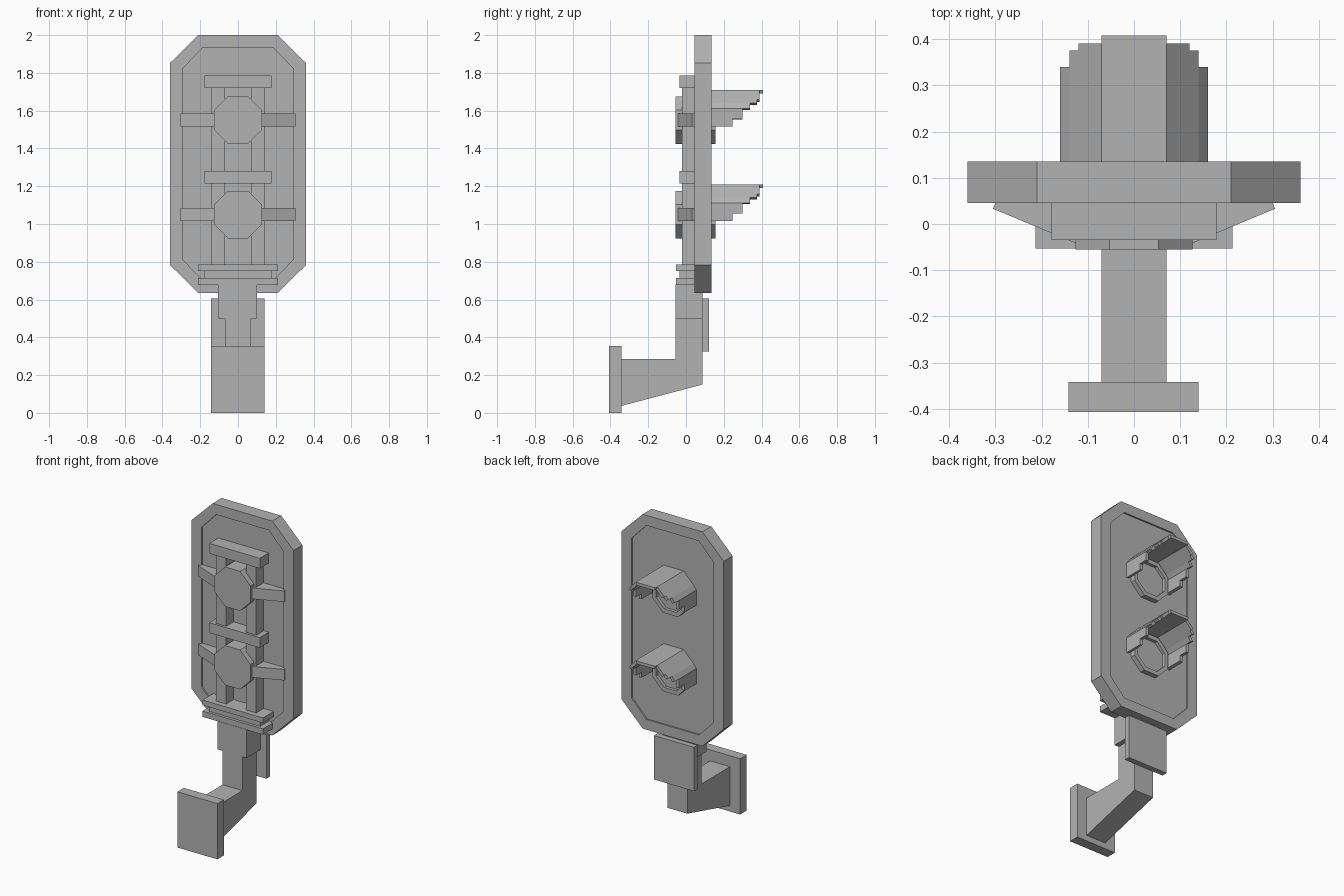
import bpy, bmesh, math

if "Cube" in bpy.data.objects:
    bpy.data.objects.remove(bpy.data.objects["Cube"])

grey = bpy.data.materials.new("signal grey")
grey.diffuse_color = (0.45, 0.45, 0.45, 1)
grey.use_nodes = True
grey.node_tree.nodes["Principled BSDF"].inputs["Base Color"].default_value = grey.diffuse_color


def finish(name, bm):
    bmesh.ops.recalc_face_normals(bm, faces=bm.faces)
    mesh = bpy.data.meshes.new(name)
    bm.to_mesh(mesh)
    bm.free()
    mesh.materials.append(grey)
    obj = bpy.data.objects.new(name, mesh)
    bpy.context.collection.objects.link(obj)
    return obj


def prism(bm, base, offset):
    """Extrude a closed outline of 3D points along an offset."""
    face = bm.faces.new([bm.verts.new(p) for p in base])
    ext = bmesh.ops.extrude_face_region(bm, geom=[face])
    verts = [g for g in ext["geom"] if isinstance(g, bmesh.types.BMVert)]
    bmesh.ops.translate(bm, verts=verts, vec=offset)


def box(name, x0, x1, y0, y1, z0, z1):
    bm = bmesh.new()
    prism(bm, [(x0, y0, z0), (x1, y0, z0), (x1, y0, z1), (x0, y0, z1)], (0, y1 - y0, 0))
    return finish(name, bm)


def octagon(hx, hz, cx, cz, z):
    """Chamfered rectangle: half sizes and half lengths of the straight edges."""
    return [(cx, z - hz), (hx, z - cz), (hx, z + cz), (cx, z + hz),
            (-cx, z + hz), (-hx, z + cz), (-hx, z - cz), (-cx, z - hz)]


def lathe_rings(name, rings):
    """Bridge (outline, y) rings in order and cap both ends."""
    bm = bmesh.new()
    loops = [[bm.verts.new((x, y, z)) for x, z in pts] for pts, y in rings]
    for a, b in zip(loops, loops[1:]):
        for i in range(len(a)):
            j = (i + 1) % len(a)
            bm.faces.new((a[i], a[j], b[j], b[i]))
    bm.faces.new(loops[0])
    bm.faces.new(loops[-1])
    return finish(name, bm)


# Backing board with a shallow recess on both sides
outer = octagon(0.36, 0.6825, 0.21, 0.535, 1.3175)
inner = octagon(0.29, 0.6175, 0.185, 0.508, 1.3175)
lathe_rings("backing_board", [(inner, 0.055), (inner, 0.045), (outer, 0.045),
                              (outer, 0.135), (inner, 0.135), (inner, 0.125)])

# Vertical rails and cross bars
for side, x in (("left", -0.1425), ("right", 0.07)):
    box("rail_" + side, x, x + 0.0725, -0.02, 0.056, 0.72, 1.74)
for z in (1.215, 1.72):
    box("cross_bar", -0.178, 0.178, -0.035, 0.056, z, z + 0.065)

# Visor strips: outer profile from the crown down one side, with strip reach
profile = [(0.07, 0.16), (0.12, 0.11), (0.14, 0.09), (0.16, 0.062),
           (0.16, 0.005), (0.16, -0.035)]
reach = [0.39, 0.375, 0.34, 0.30, 0.245]

for z in (1.05, 1.55):
    # Lamp housing with a recessed lens at the back
    body = octagon(0.126, 0.126, 0.053, 0.053, z)
    lens = octagon(0.1, 0.1, 0.042, 0.042, z)
    lathe_rings("lamp_housing", [(body, -0.055), (body, 0.157), (lens, 0.157), (lens, 0.137)])

    # Tapered side brackets
    for s in (-1, 1):
        bm = bmesh.new()
        prism(bm, [(s * x, y, z - 0.035) for x, y in
                   ((0.1, -0.046), (0.125, -0.042), (0.305, 0.033), (0.295, 0.056), (0.1, 0.056))],
              (0, 0, 0.07))
        finish("side_bracket", bm)

    # Stepped visor shell
    bm = bmesh.new()
    k = 0.88
    prism(bm, [(-0.07, 0.125, z + 0.16), (0.07, 0.125, z + 0.16),
               (0.07 * k, 0.125, z + 0.16 * k), (-0.07 * k, 0.125, z + 0.16 * k)], (0, 0.283, 0))
    for s in (-1, 1):
        for (xa, za), (xb, zb), y in zip(profile, profile[1:], reach):
            prism(bm, [(s * xa, 0.125, z + za), (s * xb, 0.125, z + zb),
                       (s * xb * k, 0.125, z + zb * k), (s * xa * k, 0.125, z + za * k)],
                  (0, y - 0.125, 0))
    finish("visor", bm)

# Collar below the rails
box("collar_upper", -0.213, 0.213, -0.053, 0.056, 0.752, 0.785)
box("collar_core", -0.18, 0.18, -0.035, 0.056, 0.71, 0.757)
box("collar_lower", -0.213, 0.213, -0.053, 0.056, 0.678, 0.715)

# Post, rear plate, arm and wall plate
box("post_head", -0.105, 0.1, -0.055, 0.088, 0.5, 0.68)
box("rear_plate", -0.142, 0.14, 0.086, 0.122, 0.325, 0.605)
bm = bmesh.new()
prism(bm, [(-0.07, y, z) for y, z in
           ((-0.35, 0.285), (-0.055, 0.285), (-0.055, 0.51), (0.087, 0.51),
            (0.087, 0.15), (-0.35, 0.035))], (0.14, 0, 0))
finish("support_arm", bm)
box("wall_plate", -0.142, 0.14, -0.407, -0.342, 0.0, 0.355)
